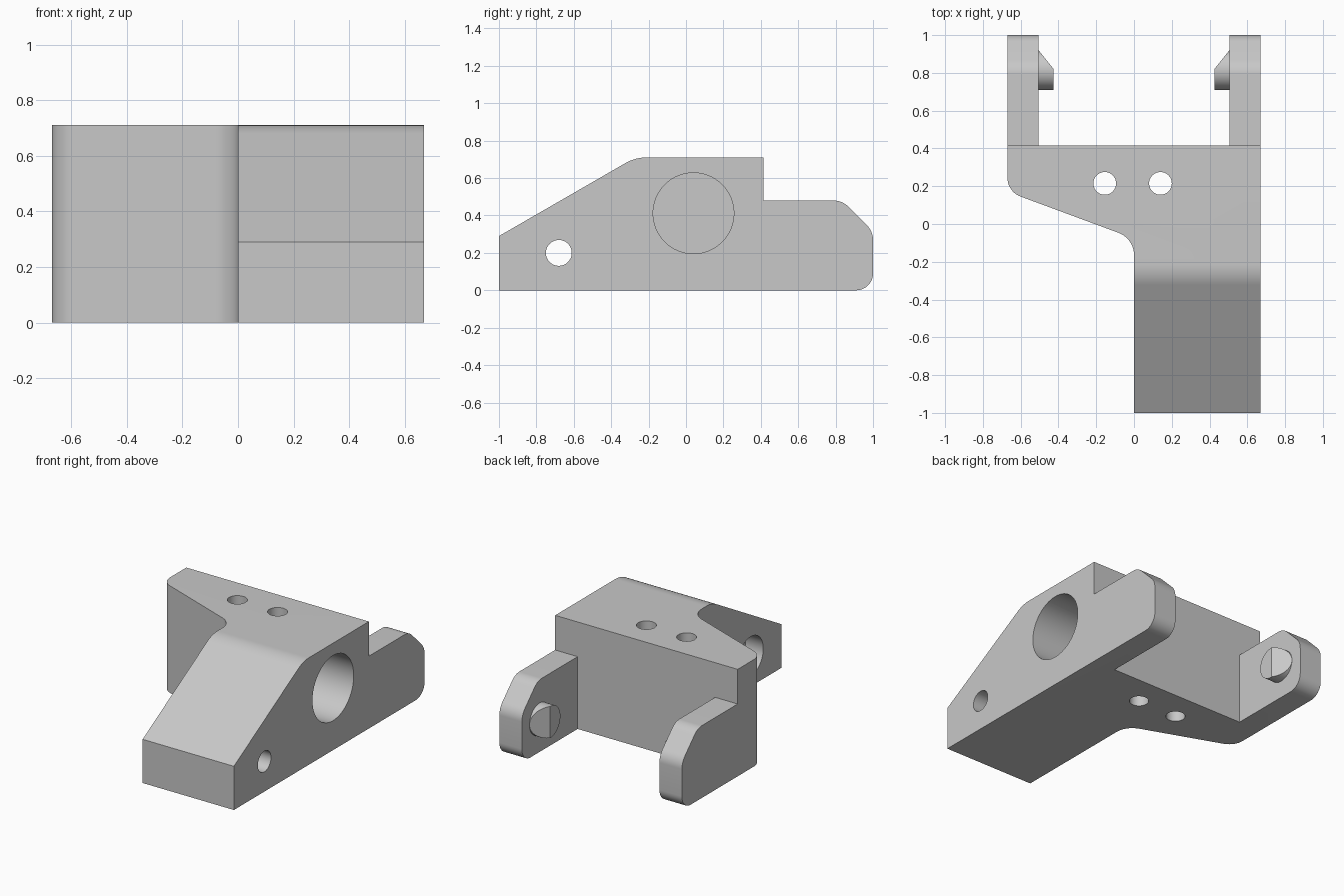
import bpy, bmesh, math
from mathutils import Vector

if "Cube" in bpy.data.objects:
    bpy.data.objects.remove(bpy.data.objects["Cube"], do_unlink=True)

grey = bpy.data.materials.new("plain grey")
grey.use_nodes = True
grey.diffuse_color = (0.58, 0.58, 0.58, 1)
grey.node_tree.nodes["Principled BSDF"].inputs["Base Color"].default_value = (0.58, 0.58, 0.58, 1)


def outline(corners, steps=10):
    """Turn (a, b, radius) corners into a polygon with rounded corners."""
    pts = []
    for i, (a, b, r) in enumerate(corners):
        p = Vector((a, b))
        if not r:
            pts.append(p)
            continue
        u = (Vector(corners[i - 1][:2]) - p).normalized()
        v = (Vector(corners[(i + 1) % len(corners)][:2]) - p).normalized()
        half = u.angle(v) / 2
        centre = p + (u + v).normalized() * (r / math.sin(half))
        start = p + u * (r / math.tan(half)) - centre
        end = p + v * (r / math.tan(half)) - centre
        sweep = start.angle(end)
        for k in range(steps + 1):
            t = k / steps
            pts.append(centre + (start * math.sin((1 - t) * sweep)
                                 + end * math.sin(t * sweep)) / math.sin(sweep))
    return pts


def prism(name, pts, low, high, axis):
    """Extrude a polygon along z (plan) or x (side profile)."""
    place = (lambda p, c: (p[0], p[1], c)) if axis == "z" else (lambda p, c: (c, p[0], p[1]))
    bm = bmesh.new()
    bottom = [bm.verts.new(place(p, low)) for p in pts]
    top = [bm.verts.new(place(p, high)) for p in pts]
    bm.faces.new(bottom)
    bm.faces.new(top)
    for i in range(len(pts)):
        j = (i + 1) % len(pts)
        bm.faces.new((bottom[i], bottom[j], top[j], top[i]))
    bmesh.ops.recalc_face_normals(bm, faces=bm.faces)
    mesh = bpy.data.meshes.new(name)
    bm.to_mesh(mesh)
    bm.free()
    mesh.materials.append(grey)
    ob = bpy.data.objects.new(name, mesh)
    bpy.context.collection.objects.link(ob)
    return ob


def rod(name, a, b, radius, low, high, axis, sides=64):
    ring = [(a + radius * math.cos(math.tau * k / sides),
             b + radius * math.sin(math.tau * k / sides)) for k in range(sides)]
    return prism(name, ring, low, high, axis)


def activate(ob):
    bpy.ops.object.select_all(action="DESELECT")
    ob.select_set(True)
    bpy.context.view_layer.objects.active = ob


def combine(ob, tool, operation):
    tool.hide_render = True
    activate(ob)
    mod = ob.modifiers.new("cut", "BOOLEAN")
    mod.operation, mod.solver, mod.object = operation, "EXACT", tool
    bpy.ops.object.modifier_apply(modifier=mod.name)
    bpy.data.objects.remove(tool, do_unlink=True)


# Bracket body: plan shape trimmed by the side profile
BACK = 0.415
plan = outline([(0, -1.1, 0), (0.67, -1.1, 0), (0.67, 1.1, 0), (0.505, 1.1, 0),
                (0.505, BACK, 0), (-0.505, BACK, 0), (-0.505, 1.1, 0), (-0.67, 1.1, 0),
                (-0.67, 0.171, 0.106), (0, -0.077, 0.125)])
side = outline([(-1, 0, 0), (1, 0, 0.09), (1, 0.315, 0.11), (0.835, 0.48, 0.11),
                (BACK, 0.48, 0), (BACK, 0.71, 0), (-0.272, 0.71, 0.22), (-1, 0.29, 0)])
body = prism("bracket_body", plan, -0.1, 0.9, "z")
combine(body, prism("side_profile", side, -0.8, 0.8, "x"), "INTERSECT")

# Screw holes, cross hole with counterbore, and large blind socket
for x in (-0.155, 0.14):
    combine(body, rod("screw_hole", x, 0.215, 0.06, -0.2, 1, "z"), "DIFFERENCE")
combine(body, rod("cross_hole", -0.68, 0.2, 0.069, -0.2, 0.8, "x"), "DIFFERENCE")
combine(body, rod("counterbore", -0.68, 0.2, 0.13, -0.2, 0.13, "x"), "DIFFERENCE")
combine(body, rod("socket", 0.04, 0.412, 0.216, 0.25, 0.8, "x"), "DIFFERENCE")

# Snap pegs on the inner faces of both arms, with a slanted lead-in
peg = rod("snap_pegs", 0.815, 0.22, 0.105, 0.4, 0.52, "x")
lead_in = [(0.425, 0.6), (0.425, 0.82), (0.505, 0.92), (0.6, 1.04), (0.6, 0.6)]
combine(peg, prism("lead_in", lead_in, 0, 0.5, "z"), "INTERSECT")
activate(peg)
peg.modifiers.new("mirror", "MIRROR")
bpy.ops.object.modifier_apply(modifier="mirror")

for ob in (body, peg):
    activate(ob)
    bpy.ops.object.shade_smooth_by_angle(angle=math.radians(25))
